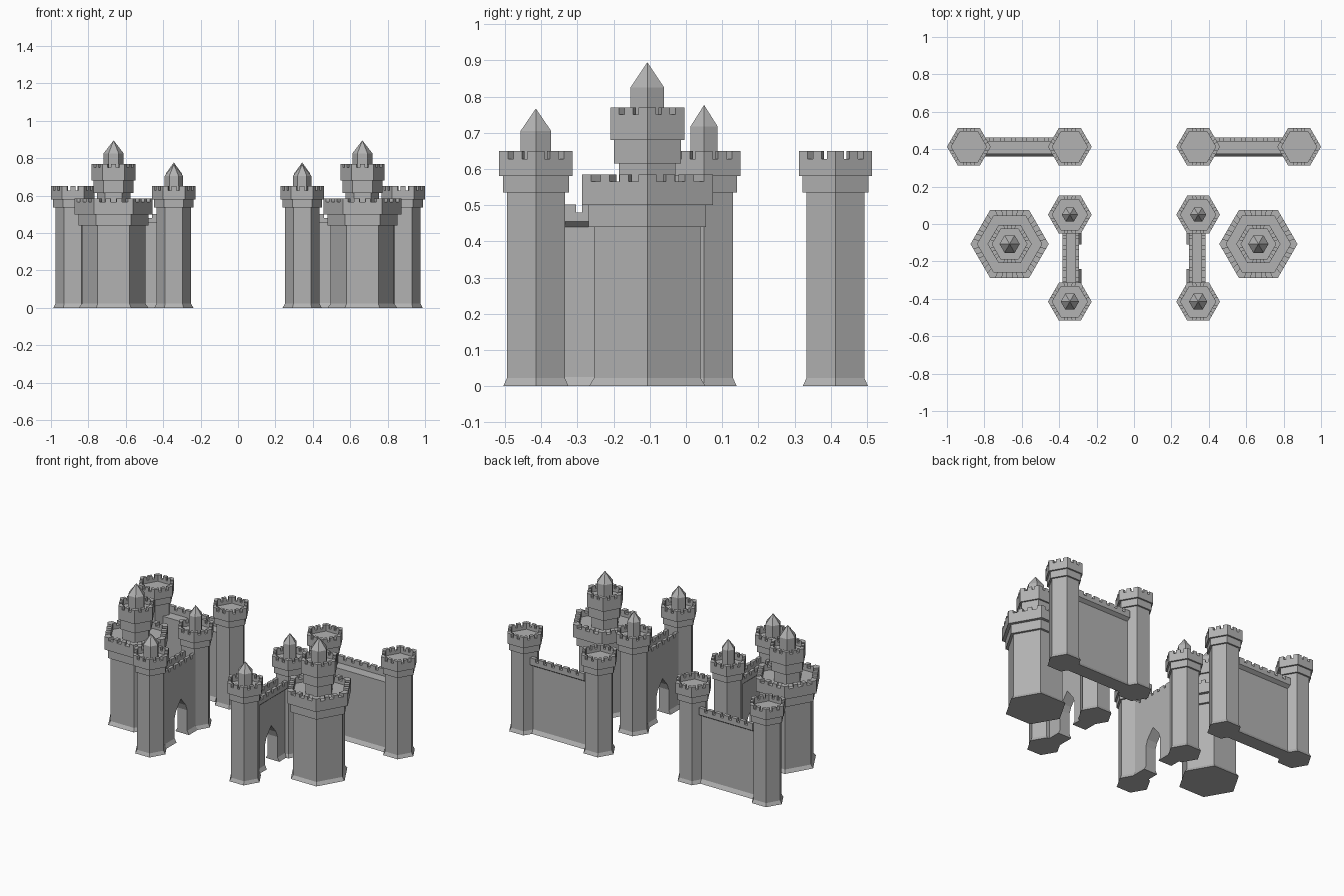
import bpy, bmesh
from math import cos, sin, pi
from mathutils import Vector

old = bpy.data.objects.get("Cube")
if old:
    bpy.data.objects.remove(old)

stone = bpy.data.materials.new("grey stone")
stone.use_nodes = True
GREY = (0.45, 0.45, 0.45, 1)
stone.diffuse_color = GREY
stone.node_tree.nodes["Principled BSDF"].inputs["Base Color"].default_value = GREY


def finish(bm, name, mirror=True):
    """Turn a bmesh into a flat shaded object mirrored across the x = 0 plane."""
    bmesh.ops.recalc_face_normals(bm, faces=bm.faces)
    mesh = bpy.data.meshes.new(name)
    bm.to_mesh(mesh)
    bm.free()
    mesh.materials.append(stone)
    obj = bpy.data.objects.new(name, mesh)
    bpy.context.collection.objects.link(obj)
    if mirror:
        obj.modifiers.new("Mirror", 'MIRROR').use_mirror_merge = False
    return obj


def hex_ring(centre, r, z):
    return [Vector((centre[0] + r * cos(i * pi / 3), centre[1] + r * sin(i * pi / 3), z))
            for i in range(6)]


def lathe(bm, centre, profile):
    """Stack six sided rings from (radius, height) pairs and close both ends."""
    rings = []
    for r, z in profile:
        if r == 0:
            rings.append([bm.verts.new((*centre, z))] * 6)
        else:
            rings.append([bm.verts.new(p) for p in hex_ring(centre, r, z)])
    for a, b in zip(rings, rings[1:]):
        for i in range(6):
            j = (i + 1) % 6
            corners = list(dict.fromkeys((a[i], a[j], b[j], b[i])))
            bm.faces.new(corners)
    for ring in (rings[0], rings[-1]):
        if ring[0] is not ring[1]:
            bm.faces.new(ring)


def block(bm, base, height):
    """Raise a four cornered footprint into a solid block."""
    low = [bm.verts.new(p) for p in base]
    high = [bm.verts.new(p + Vector((0, 0, height))) for p in base]
    bm.faces.new(low)
    bm.faces.new(high)
    for i in range(4):
        j = (i + 1) % 4
        bm.faces.new((low[i], low[j], high[j], high[i]))


def merlons(bm, out_a, out_b, in_a, in_b, height, gaps, gap):
    """Row of blocks between two edges, separated by evenly spaced gaps."""
    solid = (1 - gaps * gap) / (gaps + 1)
    for k in range(gaps + 1):
        t0 = k * (solid + gap)
        t1 = t0 + solid
        block(bm, [out_a.lerp(out_b, t0), out_a.lerp(out_b, t1),
                   in_a.lerp(in_b, t1), in_a.lerp(in_b, t0)], height)


def tower(name, centre, base, corbel, cap, rim, z, gaps, foot=None, spire=None):
    """Tower with a corbel, an open battlement and an optional spire.
    z holds bottom, corbel, cap, gap floor and merlon top heights."""
    bm = bmesh.new()
    bottom, z_corbel, z_cap, z_gap, z_top = z
    floor = z_gap - 0.02
    profile = [(foot, bottom), (base, bottom + 0.022)] if foot else [(base, bottom)]
    profile += [(base, z_corbel), (corbel, z_corbel), (corbel, z_cap), (cap, z_cap),
                (cap, z_gap), (rim, z_gap), (rim, floor)]
    lathe(bm, centre, profile)
    outer, inner = hex_ring(centre, cap, z_gap), hex_ring(centre, rim, z_gap)
    for i in range(6):
        j = (i + 1) % 6
        merlons(bm, outer[i], outer[j], inner[i], inner[j], z_top - z_gap, gaps, 0.15)
    finish(bm, name)
    if spire:
        r, eave, tip = spire
        bm = bmesh.new()
        lathe(bm, centre, [(r, floor - 0.01), (r, eave), (0, tip)])
        finish(bm, name + "_spire")


def wall(name, profile, place, start, end, rows):
    """Extrude a cross-section of (across, height) and crown it with merlon rows."""
    bm = bmesh.new()
    a = [bm.verts.new(place(start, d, z)) for d, z in profile]
    b = [bm.verts.new(place(end, d, z)) for d, z in profile]
    bm.faces.new(a)
    bm.faces.new(b)
    for i in range(len(profile)):
        j = (i + 1) % len(profile)
        bm.faces.new((a[i], a[j], b[j], b[i]))
    body = finish(bm, name, False)
    bm = bmesh.new()
    for d0, d1, z, count in rows:
        merlons(bm, place(start, d0, z), place(end, d0, z),
                place(start, d1, z), place(end, d1, z), 0.022, count, 0.05)
    finish(bm, name + "_merlons")
    return body


# Slim towers: two at the gate with spires, two on the back wall
SMALL = dict(base=0.0925, corbel=0.105, cap=0.117, rim=0.094, foot=0.104,
             z=(0, 0.535, 0.58, 0.628, 0.65), gaps=2)
tower("gate_front_tower", (0.343, -0.415), spire=(0.049, 0.705, 0.767), **SMALL)
tower("gate_rear_tower", (0.343, 0.05), spire=(0.043, 0.718, 0.777), **SMALL)
tower("back_inner_tower", (0.343, 0.413), **SMALL)
tower("back_outer_tower", (0.883, 0.413), **SMALL)

# Great tower in two tiers
KEEP = (0.665, -0.107)
tower("keep_lower", KEEP, 0.17, 0.187, 0.209, 0.172, (0, 0.44, 0.5, 0.565, 0.585), 3, foot=0.186)
tower("keep_upper", KEEP, 0.09, 0.107, 0.118, 0.093, (0.54, 0.615, 0.68, 0.75, 0.77), 2,
      spire=(0.054, 0.825, 0.895))

# Back wall with an overhanging parapet on its outer side
back = wall("back_wall",
            [(0.36, 0), (0.375, 0.025), (0.375, 0.455), (0.44, 0.455), (0.44, 0.48),
             (0.463, 0.48), (0.463, 0.455), (0.44, 0.44), (0.44, 0.025), (0.455, 0)],
            lambda t, d, z: Vector((t, d, z)), 0.42, 0.81, [(0.463, 0.44, 0.48, 6)])

# Gate wall with a parapet on both sides
gate = wall("gate_wall",
            [(0.28, 0), (0.293, 0.025), (0.293, 0.48), (0.313, 0.48), (0.313, 0.455),
             (0.361, 0.455), (0.361, 0.48), (0.382, 0.48), (0.382, 0.455), (0.365, 0.44),
             (0.365, 0.025), (0.378, 0)],
            lambda t, d, z: Vector((d, t, z)), -0.345, -0.02,
            [(0.382, 0.361, 0.48, 5), (0.293, 0.313, 0.48, 5)])

# Pointed doorway cut through the gate wall
bm = bmesh.new()
arch = [(-0.24, -0.05), (-0.24, 0.16), (-0.225, 0.2), (-0.175, 0.26),
        (-0.125, 0.2), (-0.11, 0.16), (-0.11, -0.05)]
face = bm.faces.new([bm.verts.new((0.2, y, z)) for y, z in arch])
solid = bmesh.ops.extrude_face_region(bm, geom=[face])
bmesh.ops.translate(bm, vec=(0.3, 0, 0),
                    verts=[v for v in solid["geom"] if isinstance(v, bmesh.types.BMVert)])
cutter = finish(bm, "doorway_cutter", False)
cut = gate.modifiers.new("Doorway", 'BOOLEAN')
cut.operation = 'DIFFERENCE'
cut.solver = 'EXACT'
cut.object = cutter
bpy.context.view_layer.objects.active = gate
bpy.ops.object.modifier_apply(modifier=cut.name)
bpy.data.objects.remove(cutter)

for body in (back, gate):
    body.modifiers.new("Mirror", 'MIRROR').use_mirror_merge = False
